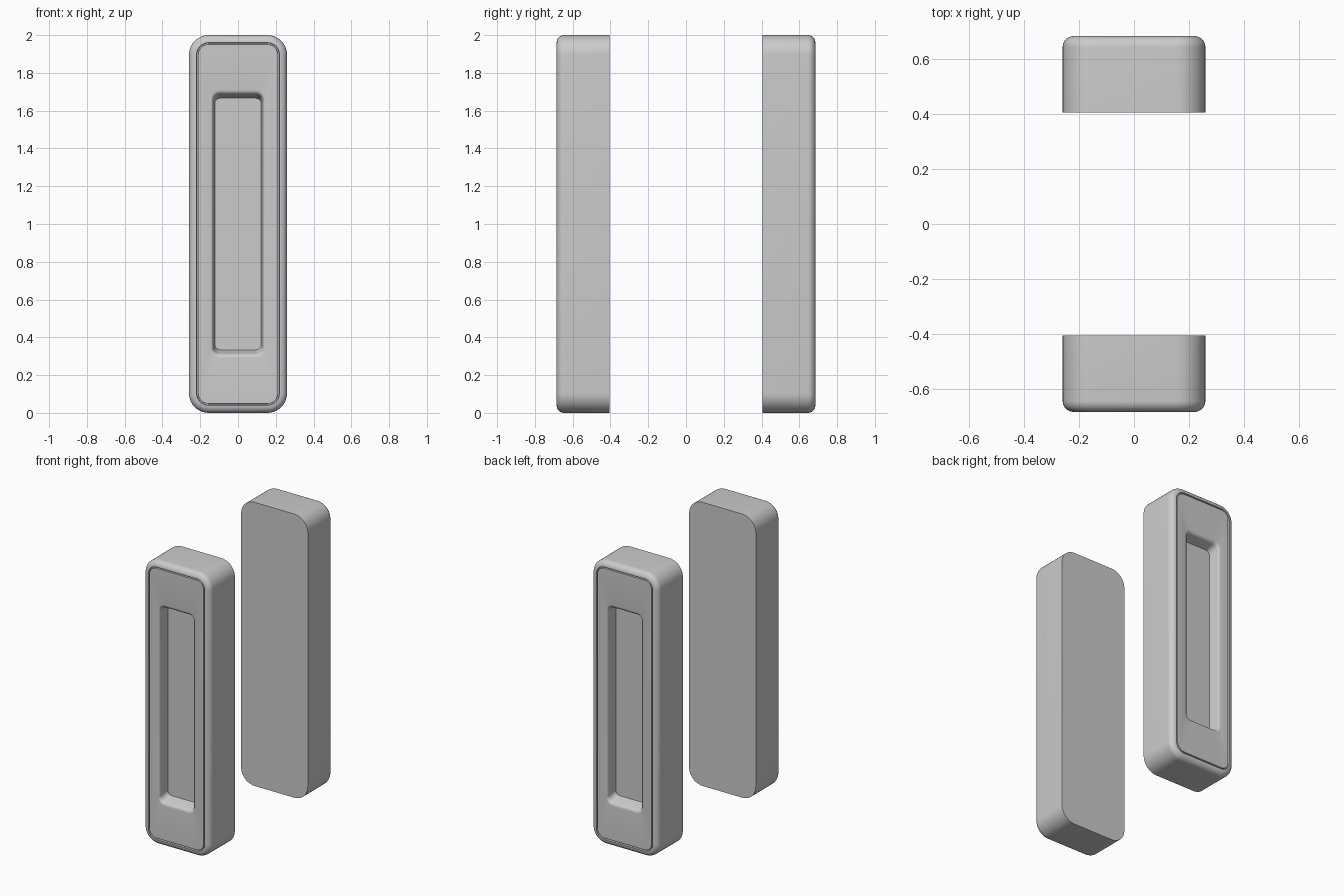
import bpy, bmesh
from math import sin, cos, pi

if "Cube" in bpy.data.objects:
    bpy.data.objects.remove(bpy.data.objects["Cube"])

BACK, FRONT = 0.406, 0.685     # distance of flat back and outer face from the centre
HW, HH, CORNER = 0.26, 1.0, 0.105
SEG = 10


def ring(bm, hw, hh, r, y):
    """One rounded-rectangle loop in the xz plane."""
    verts = []
    for k, (sx, sz) in enumerate([(1, 1), (-1, 1), (-1, -1), (1, -1)]):
        for i in range(SEG + 1):
            a = (k + i / SEG) * pi / 2
            verts.append(bm.verts.new((sx * (hw - r) + r * cos(a),
                                       y, 1 + sz * (hh - r) + r * sin(a))))
    return verts


def make_plate(name, flip):
    loops = [(HW, HH, CORNER, -BACK)]
    # rounded outer edge
    f = 0.04
    for i in range(9):
        a = i / 8 * pi / 2
        d = f * (1 - cos(a))
        loops.append((HW - d, HH - d, CORNER - d, -(FRONT - f) - f * sin(a)))
    # thin groove framing the front panel
    for d, depth in [(0.042, 0.012), (0.048, 0.012), (0.049, 0)]:
        loops.append((HW - d, HH - d, CORNER - d, -FRONT + depth))
    # softened lip of the finger recess
    for i in range(6):
        a = i / 5 * pi / 2 * 0.85
        loops.append((0.141 - 0.01 * sin(a), 0.71 - 0.025 * sin(a),
                      0.045 - 0.008 * sin(a), -FRONT + 0.025 * (1 - cos(a))))
    # sloping recess walls down to the floor
    loops.append((0.123, 0.666, 0.03, -FRONT + 0.08))

    bm = bmesh.new()
    rings = [ring(bm, *l) for l in loops]
    n = len(rings[0])
    for a, b in zip(rings, rings[1:]):
        for i in range(n):
            j = (i + 1) % n
            bm.faces.new((a[i], a[j], b[j], b[i]))
    bm.faces.new(rings[0])
    bm.faces.new(rings[-1])
    bmesh.ops.recalc_face_normals(bm, faces=bm.faces)
    mesh = bpy.data.meshes.new(name)
    bm.to_mesh(mesh)
    bm.free()
    ob = bpy.data.objects.new(name, mesh)
    bpy.context.collection.objects.link(ob)
    if flip:
        ob.rotation_euler.z = pi
    bpy.ops.object.select_all(action='DESELECT')
    ob.select_set(True)
    bpy.context.view_layer.objects.active = ob
    bpy.ops.object.shade_smooth_by_angle(angle=pi / 6)


# two matching recessed pulls, facing away from each other
make_plate("front_recessed_pull", False)
make_plate("back_recessed_pull", True)
